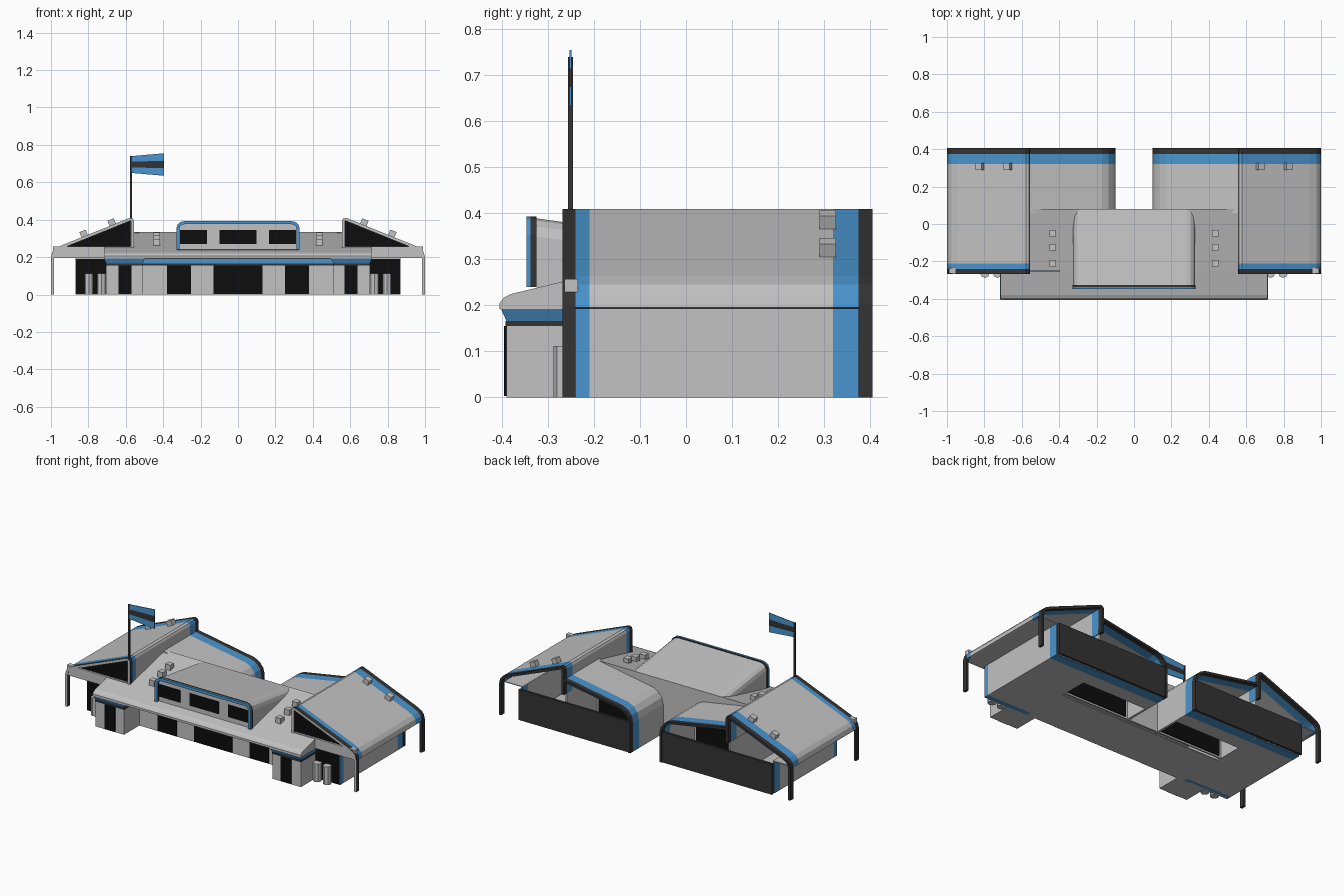
import bpy, bmesh, math
from mathutils import Vector, Matrix

if "Cube" in bpy.data.objects:
    bpy.data.objects.remove(bpy.data.objects["Cube"])


def material(name, rgb):
    m = bpy.data.materials.new(name)
    m.diffuse_color = (*rgb, 1)
    m.use_nodes = True
    m.node_tree.nodes["Principled BSDF"].inputs["Base Color"].default_value = m.diffuse_color
    return m


MATS = [material("light_grey", (0.54, 0.54, 0.54)),
        material("blue", (0.068, 0.30, 0.62)),
        material("dark_grey", (0.033, 0.033, 0.033)),
        material("black", (0.004, 0.004, 0.004))]
GREY, BLUE, DARK, BLACK = range(4)


def finish(name, bm):
    bmesh.ops.recalc_face_normals(bm, faces=bm.faces)
    me = bpy.data.meshes.new(name)
    bm.to_mesh(me)
    bm.free()
    for m in MATS:
        me.materials.append(m)
    ob = bpy.data.objects.new(name, me)
    bpy.context.collection.objects.link(ob)
    return ob


def prism(name, pts, a, b, mat, axis="y", front=None):
    """Extrude a closed outline: (x, z) along y, or (y, z) along x."""
    bm = bmesh.new()
    put = (lambda p, t: (p[0], t, p[1])) if axis == "y" else (lambda p, t: (t, p[0], p[1]))
    ends = [[bm.verts.new(put(p, t)) for p in pts] for t in (a, b)]
    n = len(pts)
    for e in ends:
        bm.faces.new(e)
    for i in range(n):
        j = (i + 1) % n
        bm.faces.new((ends[0][i], ends[0][j], ends[1][j], ends[1][i]))
    for f in bm.faces:
        f.material_index = mat
    if front is not None:
        bm.faces.ensure_lookup_table()
        bm.faces[0].material_index = front
    return finish(name, bm)


def box(name, x, y, z, mat, front=None):
    return prism(name, [(x[0], z[0]), (x[1], z[0]), (x[1], z[1]), (x[0], z[1])],
                 y[0], y[1], mat, front=front)


def shell(name, line, t, side, breaks, mats, front):
    """Thick sheet along an (x, z) line, split along y into coloured bands."""
    inner = []
    for i, p in enumerate(line):
        a, b = Vector(line[max(i - 1, 0)]), Vector(line[min(i + 1, len(line) - 1)])
        d = (b - a).normalized()
        inner.append((p[0] + d.y * t, p[1] - d.x * t))
    ring = [(x * side, z) for x, z in line + inner[::-1]]
    n, k = len(ring), len(line)
    bm = bmesh.new()
    rows = [[bm.verts.new((x, y, z)) for x, z in ring] for y in breaks]
    for r, m in enumerate(mats):
        for i in range(n):
            j = (i + 1) % n
            f = bm.faces.new((rows[r][i], rows[r][j], rows[r + 1][j], rows[r + 1][i]))
            f.material_index = m
    for row, m in ((rows[0], front), (rows[-1], mats[-1])):
        for i in range(k - 1):
            f = bm.faces.new((row[i], row[i + 1], row[n - 2 - i], row[n - 1 - i]))
            f.material_index = m
    return finish(name, bm)


def flare(name, x, y, z, grow, mat):
    """Box whose top is wider than its base."""
    bm = bmesh.new()
    bmesh.ops.create_cube(bm, size=1)
    for v in bm.verts:
        g = grow if v.co.z > 0 else 0
        v.co = ((x[0] - g) if v.co.x < 0 else (x[1] + g),
                (y[0] - g) if v.co.y < 0 else y[1], z[v.co.z > 0])
    for f in bm.faces:
        f.material_index = mat
    return finish(name, bm)


def vent(name, x, y, z, tilt):
    ob = box(name, (-.018, .018), (-.018, .018), (-.015, .03), GREY)
    ob.data.transform(Matrix.Translation((x, y, z)) @ Matrix.Rotation(tilt, 4, "Y"))


# Hall roof, rear wall and overhanging front edge
prism("hall_roof", [(-.255, .2), (-.255, .255), (.08, .333), (.08, 0), (.07, 0), (.07, .2)],
      -.556, .556, GREY, "x")
prism("hall_front_eave", [(-.39, .19), (-.405, .192), (-.405, .205), (-.396, .217), (-.38, .225),
                          (-.255, .255), (-.255, .19)], -.715, .715, GREY, "x")

# Recessed front wall with bands and windows
box("hall_front_wall", (-.56, .56), (-.24, -.225), (0, .2), GREY)
box("hall_dark_band", (-.56, .56), (-.247, -.24), (.155, .165), DARK)
box("hall_blue_band", (-.56, .56), (-.249, -.24), (.165, .19), BLUE)
for x0, x1 in ((-.38, -.25), (-.13, .13), (.25, .38)):
    box("hall_window", (x0, x1), (-.245, -.239), (.003, .155), BLACK)

# Raised clerestory with a rounded front frame
arch = [(-.325, .24), (-.325, .35), (-.318, .372), (-.302, .385), (-.28, .39)]
arch += [(-x, z) for x, z in arch[::-1]]
body = prism("clerestory", arch, -.33, .08, GREY)
for v in body.data.vertices:  # roof falls toward the rear
    if v.co.y > 0:
        v.co.z = .2 + (v.co.z - .24) * .133 / .15
shell("clerestory_frame", [(x * 1.015, z + .003 * (z > .25)) for x, z in arch], .017, 1,
      (-.347, -.338, -.325), (BLUE, DARK), BLUE)
for x0, x1 in ((-.31, -.165), (-.1, .1), (.165, .31)):
    box("clerestory_window", (x0, x1), (-.335, -.329), (.27, .345), BLACK)

# Ground slab
box("hall_floor", (-.87, .87), (-.21, .05), (0, .006), GREY)
box("front_floor", (-.56, .56), (-.24, -.21), (0, .006), GREY)

OUTER = [(.555, .24), (.555, .393), (.562, .406), (.578, .41), (.94, .264),
         (.975, .246), (.993, .226), (1, .196)]
INNER = [(.1, 0), (.1, .18), (.11, .22), (.135, .25), (.17, .268), (.556, .335)]
BANDS = (-.24, -.21, .32, .375)

for s in (1, -1):
    def mx(a, b):
        return tuple(sorted((a * s, b * s)))

    # Outer wing roof with stripes, legs and soffit
    shell("outer_roof", OUTER, .016, s, (-.268,) + BANDS + (.405,),
          (DARK, BLUE, GREY, BLUE, DARK), GREY)
    box("front_leg", mx(.985, 1), (-.268, -.24), (0, .2), DARK, front=GREY)
    box("back_leg", mx(.985, 1), (.375, .405), (0, .2), DARK)
    box("eave_soffit", mx(.86, .99), (-.24, .375), (.195, .2), GREY)
    box("gable_beam", mx(.56, .99), (-.264, -.235), (.195, .257), GREY)
    prism("gable_window", [(x * s, z) for x, z in ((.565, .25), (.565, .4), (.58, .4), (.94, .25))],
          -.252, -.245, BLACK)

    # Outer wing walls and floor, striped like the roof
    for y0, y1, m in zip(BANDS, BANDS[1:], (BLUE, GREY, BLUE)):
        box("side_wall", mx(.86, .87), (y0, y1), (0, .2), m)
        box("wing_floor", mx(.56, .862), (y0, y1), (0, .006), m)
    box("dividing_wall", mx(.556, .566), (-.235, .375), (0, .33), GREY)
    box("wing_front_wall", mx(.56, .869), (-.241, -.23), (0, .2), GREY)
    box("wing_front_window", mx(.70, .865), (-.246, -.24), (.003, .19), BLACK)

    # Inner wing roof, floor and dark rear wall
    shell("inner_roof", INNER, .014, s, (.06, .32, .375, .405), (GREY, BLUE, DARK), GREY)
    box("rear_wall", mx(.102, .87), (.385, .4), (0, .19), DARK)
    box("inner_floor", mx(.105, .56), (.23, .32), (0, .006), GREY)
    box("inner_floor_stripe", mx(.105, .56), (.32, .386), (0, .006), BLUE)
    box("inner_terrace_window", mx(.13, .54), (.079, .086), (.01, .24), BLACK)

    # Corner bay under the front eave
    box("corner_bay", mx(.51, .705), (-.39, -.235), (0, .157), GREY)
    box("corner_bay_window", mx(.57, .64), (-.396, -.389), (.003, .155), BLACK)
    box("corner_bay_dark_band", mx(.508, .707), (-.392, -.24), (.155, .166), DARK)
    flare("corner_bay_blue_band", mx(.51, .705), (-.39, -.24), (.166, .192), .012, BLUE)

    # Ground cylinders beside the bay
    for x in (.73, .797):
        bm = bmesh.new()
        bmesh.ops.create_cone(bm, cap_ends=True, segments=8, radius1=.025, radius2=.025, depth=.112,
                              matrix=Matrix.Translation((x * s, -.263, .056)))
        finish("ground_cylinder", bm)

    # Roof vents
    for y in (-.21, -.125, -.05):
        vent("hall_vent", .435 * s, y, .255 + (y + .255) * .233, 0)
    for x in (.67, .82):
        vent("wing_vent", x * s, .308, .41 - (x - .578) * .403, s * math.radians(22))

# Flagpole and striped flag
box("flagpole", (-.577, -.567), (-.256, -.246), (.25, .74), DARK)
for i, m in enumerate((BLUE, DARK, BLUE)):
    lo, hi = i / 3, (i + 1) / 3
    prism("flag_stripe", [(-.57, .65 + .09 * lo), (-.395, .635 + .12 * lo),
                          (-.395, .635 + .12 * hi), (-.57, .65 + .09 * hi)], -.253, -.249, m)
